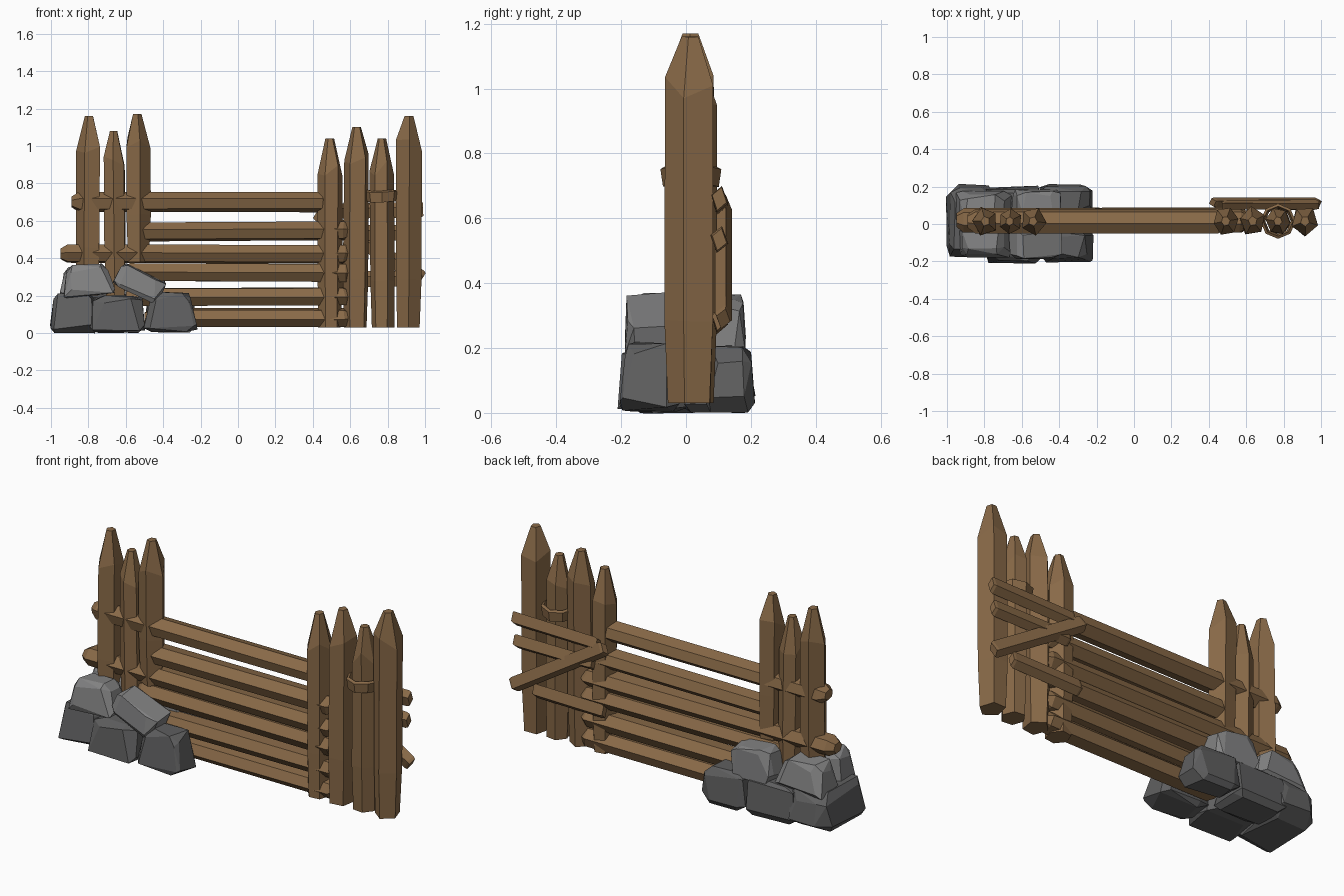
import bpy, bmesh, math, random
from mathutils import Vector, Matrix

random.seed(11)
if "Cube" in bpy.data.objects:
    bpy.data.objects.remove(bpy.data.objects["Cube"])


def material(name, rgb):
    m = bpy.data.materials.new(name)
    m.use_nodes = True
    m.diffuse_color = (*rgb, 1)
    m.node_tree.nodes["Principled BSDF"].inputs["Base Color"].default_value = (*rgb, 1)
    return m


WOOD = material("brown wood", (0.25, 0.143, 0.064))
DARK = material("dark grey stone", (0.115, 0.115, 0.116))
LIGHT = material("light grey stone", (0.23, 0.23, 0.232))


def finish(name, bm, mat):
    bmesh.ops.recalc_face_normals(bm, faces=bm.faces)
    me = bpy.data.meshes.new(name)
    bm.to_mesh(me)
    bm.free()
    me.materials.append(mat)
    ob = bpy.data.objects.new(name, me)
    bpy.context.collection.objects.link(ob)
    return ob


def log(name, a, b, wide, deep, sides, start, end, jitter=0.0, turn=0.0):
    """Hewn timber from a to b; start and end are (taper length, tip scale)."""
    a, b = Vector(a), Vector(b)
    axis = (b - a).normalized()
    v = Vector((0, 1, 0))
    u = v.cross(axis).normalized()
    length = (b - a).length
    stations = [(0, start[1], 0), (start[0], 1, 0.2),
                (length - end[0], 1, 1), (length, end[1], 0)]
    bm = bmesh.new()
    rings = []
    for t, s, j in stations:
        ring = []
        for i in range(sides):
            ang = turn + math.tau * i / sides
            off = random.uniform(-jitter, jitter) * j
            k = s * random.uniform(0.96, 1.06)
            ring.append(bm.verts.new(a + axis * (t + off) + u * math.cos(ang) * wide * k
                                     + v * math.sin(ang) * deep * k))
        rings.append(ring)
    for r, q in zip(rings, rings[1:]):
        for i in range(sides):
            n = (i + 1) % sides
            bm.faces.new((r[i], r[n], q[n], q[i]))
    bm.faces.new(rings[0])
    bm.faces.new(rings[-1])
    return finish(name, bm, WOOD)


def rock(name, centre, size, mat, tilt=0.0, taper=0.88):
    """Chipped block: hull of a tapered box with every corner cut unevenly."""
    bm = bmesh.new()
    for sx in (-1, 1):
        for sy in (-1, 1):
            for sz in (-1, 1):
                for keep in range(3):
                    p = [s * random.uniform(0.45, 0.88) for s in (sx, sy, sz)]
                    p[keep] = (sx, sy, sz)[keep] * random.uniform(0.92, 1)
                    k = taper if sz > 0 else 1
                    bm.verts.new((p[0] * k * size[0] / 2, p[1] * k * size[1] / 2,
                                  p[2] * size[2] / 2))
    res = bmesh.ops.convex_hull(bm, input=bm.verts)
    loose = {g for g in res["geom_interior"] if isinstance(g, bmesh.types.BMVert)}
    bmesh.ops.delete(bm, geom=list(loose), context="VERTS")
    bmesh.ops.dissolve_limit(bm, angle_limit=math.radians(14), verts=bm.verts, edges=bm.edges)
    bm.transform(Matrix.Translation(centre) @ Matrix.Rotation(tilt, 4, "Y"))
    return finish(name, bm, mat)


# Pointed posts: x at base, x at top, bottom, top, half width
posts = [(-0.8, -0.795, 0.2, 1.16, 0.07), (-0.655, -0.665, 0.2, 1.08, 0.062),
         (-0.535, -0.54, 0.38, 1.17, 0.068), (0.49, 0.49, 0.03, 1.04, 0.067),
         (0.63, 0.635, 0.03, 1.1, 0.07), (0.775, 0.77, 0.03, 1.04, 0.066),
         (0.91, 0.915, 0.03, 1.16, 0.072)]
for i, (x0, x1, z0, z1, w) in enumerate(posts):
    log(f"post_{i + 1}", (x0, 0.015, z0), (x1, 0.015, z1), w, w * 1.1,
        5 + i % 2, (0.25, 0.9), (0.16, 0.34), 0.04, 0.6 + 0.9 * i)

# Horizontal rails: left end, right end, height, depth position
rails = [(-0.89, 0.5, 0.7, 0.015), (-0.54, 0.62, 0.545, 0.02), (-0.95, 0.62, 0.42, 0.02),
         (-0.62, 0.62, 0.32, 0.02), (-0.6, 0.62, 0.195, 0.02), (-0.5, 0.62, 0.082, 0.02)]
for i, (x0, x1, z, y) in enumerate(rails):
    log(f"rail_{i + 1}", (x0, y, z + random.uniform(-0.005, 0.005)), (x1, y, z),
        0.053, 0.066, 6, (0.04, 0.55), (0.05, 0.45), 0.01, 0.2 + 0.1 * i)

# Braces nailed to the back
braces = [((0.99, 0.66), (0.47, 0.65)), ((0.98, 0.535), (0.5, 0.535)),
          ((0.985, 0.29), (0.42, 0.645)), ((0.86, 0.29), (0.43, 0.285))]
for i, ((x0, z0), (x1, z1)) in enumerate(braces):
    y = 0.115 if i == 2 else 0.103
    log(f"back_brace_{i + 1}", (x0, y, z0), (x1, y, z1),
        0.043, 0.027, 4, (0.015, 0.85), (0.015, 0.85), 0, 0.3)

# Binding around one post
bm = bmesh.new()
section = [(0.086, -0.03), (0.094, 0.024), (0.08, 0.032), (0.068, -0.022)]
N = 8
loops = [[bm.verts.new((0.77 + r * math.cos(math.tau * i / N),
                        0.015 + r * math.sin(math.tau * i / N),
                        0.73 + z + 0.004 * math.sin(i * 2)))
          for r, z in section] for i in range(N)]
for i in range(N):
    p, q = loops[i], loops[(i + 1) % N]
    for k in range(4):
        m = (k + 1) % 4
        bm.faces.new((p[k], p[m], q[m], q[k]))
finish("post_binding", bm, WOOD)

# Base stones
rock("base_stone_end", (-0.875, 0.02, 0.108), (0.26, 0.4, 0.22), DARK)
rock("base_stone_middle_front", (-0.645, -0.1, 0.1), (0.31, 0.23, 0.205), DARK)
rock("base_stone_middle_back", (-0.65, 0.1, 0.103), (0.32, 0.22, 0.21), DARK)
rock("base_stone_inner_front", (-0.36, -0.115, 0.11), (0.29, 0.19, 0.22), DARK, 0, 0.8)
rock("base_stone_inner_back", (-0.36, 0.135, 0.105), (0.29, 0.16, 0.21), DARK)

# Upper stones
rock("top_stone_front", (-0.8, -0.09, 0.28), (0.29, 0.19, 0.18), LIGHT, math.radians(-4), 0.8)
rock("top_stone_back", (-0.81, 0.09, 0.27), (0.31, 0.18, 0.18), LIGHT, math.radians(-3), 0.8)
rock("leaning_stone_front", (-0.525, -0.1, 0.265), (0.28, 0.18, 0.14), LIGHT, math.radians(25), 0.94)
rock("leaning_stone_back", (-0.515, 0.105, 0.27), (0.28, 0.17, 0.18), LIGHT, math.radians(5))
